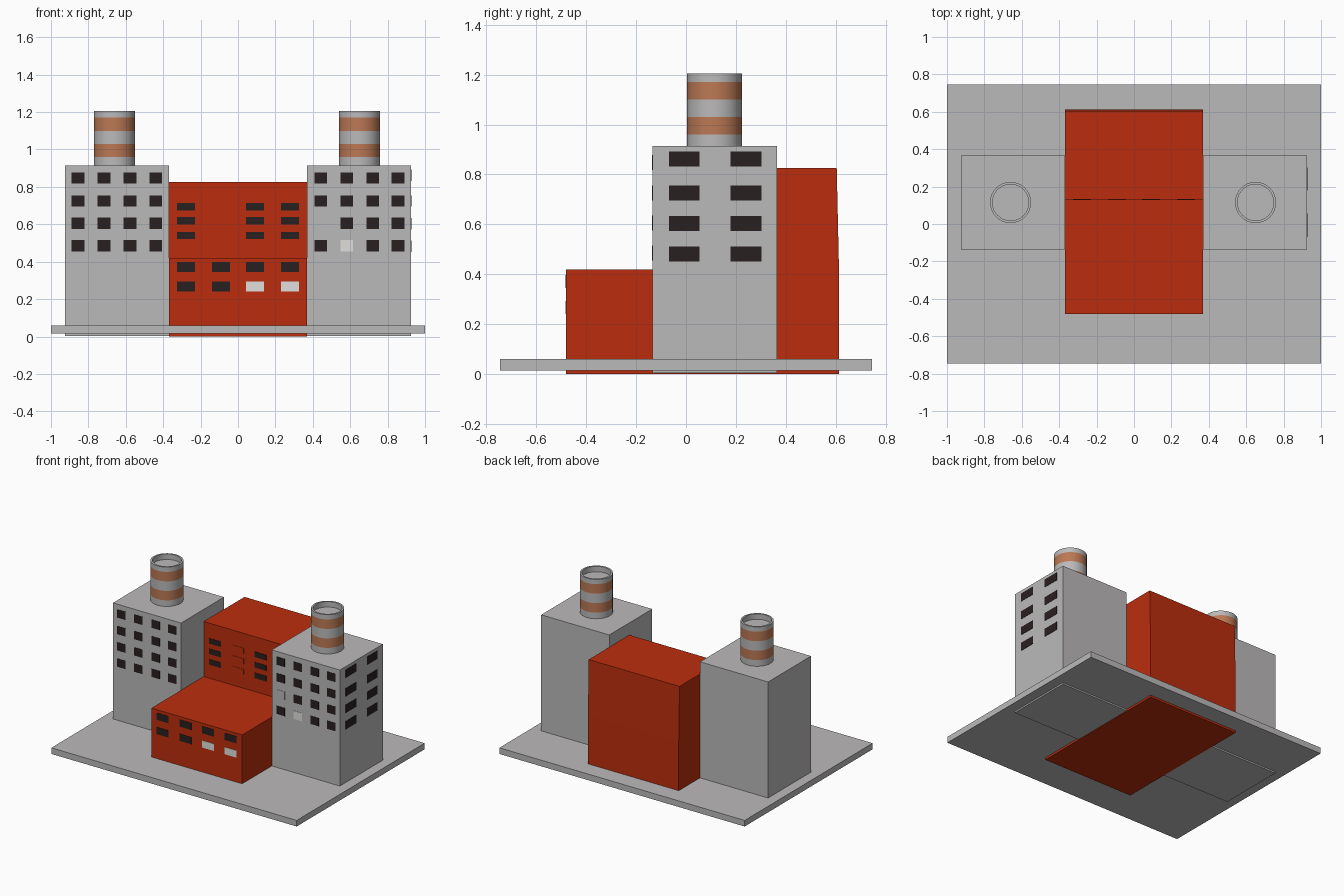
import bpy, bmesh, math

if "Cube" in bpy.data.objects:
    bpy.data.objects.remove(bpy.data.objects["Cube"])


def mat(name, rgb):
    m = bpy.data.materials.new(name)
    m.diffuse_color = (*rgb, 1)
    m.use_nodes = True
    m.node_tree.nodes["Principled BSDF"].inputs["Base Color"].default_value = m.diffuse_color
    return m


GREY = mat("concrete_grey", (0.50, 0.49, 0.49))
RED = mat("brick_red", (0.50, 0.027, 0.004))
BAND = mat("chimney_orange", (0.50, 0.19, 0.09))
DARK = mat("dark_glass", (0.022, 0.014, 0.015))
LIGHT = mat("lit_glass", (0.75, 0.74, 0.73))


def finish(name, bm, *mats):
    bmesh.ops.recalc_face_normals(bm, faces=bm.faces)
    me = bpy.data.meshes.new(name)
    bm.to_mesh(me)
    bm.free()
    for m in mats:
        me.materials.append(m)
    ob = bpy.data.objects.new(name, me)
    bpy.context.collection.objects.link(ob)
    return ob


def add_box(bm, x, y, z, index=0):
    before = set(bm.faces)
    vs = bmesh.ops.create_cube(bm, size=1)["verts"]
    for v in vs:
        for i, (a, b) in enumerate((x, y, z)):
            v.co[i] = a if v.co[i] < 0 else b
    for f in set(bm.faces) - before:
        f.material_index = index


def box(name, x, y, z, m):
    bm = bmesh.new()
    add_box(bm, x, y, z)
    return finish(name, bm, m)


# Ground slab
box("base_slab", (-1, 1), (-0.745, 0.745), (0.015, 0.06), GREY)

# Central hall: stepped side profile (y, z) extruded across x
bm = bmesh.new()
profile = [(-0.48, 0), (0.613, 0), (0.613, 0.42), (0.604, 0.825),
           (0.13, 0.825), (0.13, 0.42), (-0.48, 0.42)]
face = bm.faces.new([bm.verts.new((-0.37, y, z)) for y, z in profile])
ext = bmesh.ops.extrude_face_region(bm, geom=[face])["geom"]
bmesh.ops.translate(bm, vec=(0.74, 0, 0),
                    verts=[g for g in ext if isinstance(g, bmesh.types.BMVert)])
finish("central_hall", bm, RED)

# Side towers
for side, s in (("left", -1), ("right", 1)):
    box(side + "_tower", sorted((s * 0.37, s * 0.925)), (-0.135, 0.365), (0.004, 0.915), GREY)


# Chimneys: hollow-topped lathe with orange bands chosen by height
def chimney(name, cx, cy):
    n, r, inner = 32, 0.11, 0.097
    prof = [(r, z) for z in (0.91, 0.96, 1.03, 1.10, 1.17, 1.205)]
    prof += [(inner, 1.205), (inner, 1.165)]
    bm = bmesh.new()
    rings = [[bm.verts.new((cx + q * math.cos(math.tau * i / n),
                            cy + q * math.sin(math.tau * i / n), z)) for i in range(n)]
             for q, z in prof]
    for k, (a, b) in enumerate(zip(rings, rings[1:])):
        for i in range(n):
            j = (i + 1) % n
            f = bm.faces.new((a[i], a[j], b[j], b[i]))
            f.material_index = 1 if k in (1, 3) else 0
    bm.faces.new(rings[0])
    bm.faces.new(rings[-1])
    ob = finish(name, bm, GREY, BAND)
    bpy.context.view_layer.objects.active = ob
    ob.select_set(True)
    bpy.ops.object.shade_smooth_by_angle(angle=math.radians(40))
    ob.select_set(False)


chimney("left_chimney", -0.66, 0.115)
chimney("right_chimney", 0.65, 0.115)


# Window grids: thin plates; odd maps (row, column) to another material index
def front_windows(name, cols, rows, w, h, y, odd={}):
    bm = bmesh.new()
    for r, z in enumerate(rows):
        for c, x in enumerate(cols):
            add_box(bm, (x - w / 2, x + w / 2), (y - 0.002, y + 0.002),
                    (z - h / 2, z + h / 2), odd.get((r, c), 0))
    finish(name, bm, DARK, LIGHT, GREY, RED)


tower_rows = (0.847, 0.725, 0.605, 0.485)
hall_cols = (-0.277, -0.092, 0.092, 0.277)
front_windows("left_tower_windows", (-0.855, -0.716, -0.577, -0.44), tower_rows,
              0.068, 0.06, -0.135)
front_windows("right_tower_windows", (0.443, 0.582, 0.72, 0.855), tower_rows,
              0.068, 0.06, -0.135, {(2, 0): 2, (3, 1): 1})
front_windows("lower_hall_windows", hall_cols, (0.372, 0.267), 0.096, 0.052, -0.48,
              {(1, 2): 1, (1, 3): 1})
front_windows("upper_hall_windows", hall_cols, (0.695, 0.618, 0.54), 0.096, 0.04, 0.13,
              {(0, 1): 3, (1, 1): 3, (2, 1): 3})

# Windows on the right tower's outer side
bm = bmesh.new()
for z in (0.862, 0.725, 0.603, 0.482):
    for y in (-0.007, 0.24):
        add_box(bm, (0.923, 0.927), (y - 0.062, y + 0.062), (z - 0.03, z + 0.03))
finish("right_side_windows", bm, DARK)
